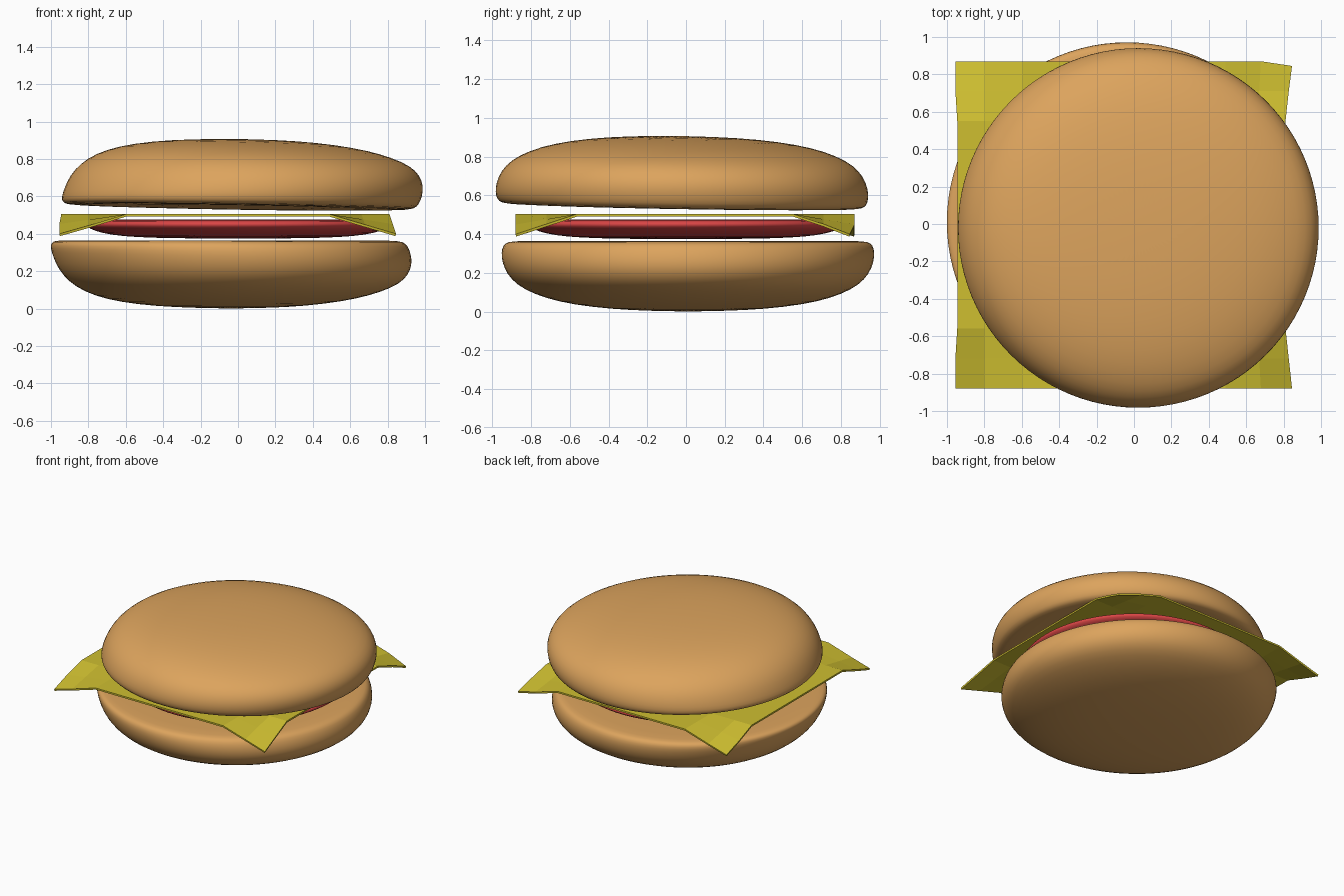
import bpy, bmesh
from math import cos, sin, pi, radians

if "Cube" in bpy.data.objects:
    bpy.data.objects.remove(bpy.data.objects["Cube"])


def material(name, rgb):
    m = bpy.data.materials.new(name)
    m.diffuse_color = (*rgb, 1)
    m.use_nodes = True
    m.node_tree.nodes["Principled BSDF"].inputs["Base Color"].default_value = m.diffuse_color
    return m


def finish(name, bm, mat, smooth):
    bmesh.ops.recalc_face_normals(bm, faces=bm.faces[:])
    me = bpy.data.meshes.new(name)
    bm.to_mesh(me)
    bm.free()
    me.materials.append(mat)
    for p in me.polygons:
        p.use_smooth = smooth
    ob = bpy.data.objects.new(name, me)
    bpy.context.collection.objects.link(ob)
    return ob


def round_body(name, left, right, z_low, z_high, mat, n=48):
    """Lathe whose profile blends from left (-x) to right (+x)."""
    bm = bmesh.new()
    rings = []
    for (r0, z0), (r1, z1) in zip(left, right):
        ring = []
        for i in range(n):
            a = 2 * pi * i / n
            t = 0.5 + 0.5 * cos(a)
            r, z = r0 + (r1 - r0) * t, z0 + (z1 - z0) * t
            ring.append(bm.verts.new((r * cos(a), r * sin(a), z)))
        rings.append(ring)
    for a, b in zip(rings, rings[1:]):
        for i in range(n):
            j = (i + 1) % n
            bm.faces.new((a[i], a[j], b[j], b[i]))
    for ring, z in ((rings[0], z_low), (rings[-1], z_high)):
        pole = bm.verts.new((0, 0, z))
        for i in range(n):
            bm.faces.new((ring[i], ring[(i + 1) % n], pole))
    ob = finish(name, bm, mat, True)
    sub = ob.modifiers.new("smooth", 'SUBSURF')
    sub.levels = sub.render_levels = 1
    return ob


bun = material("bun", (0.72, 0.37, 0.11))
red = material("tomato", (0.70, 0.06, 0.06))
yellow = material("cheese", (0.62, 0.52, 0.03))

# Bun halves: same shape, the upper one turned over and tilted
bun_left = [(0.30, 0.007), (0.50, 0.022), (0.67, 0.05), (0.79, 0.092), (0.87, 0.145),
            (0.925, 0.21), (0.953, 0.275), (0.968, 0.325), (0.966, 0.350),
            (0.945, 0.364), (0.88, 0.366), (0.5, 0.365)]
bun_right = [(0.30, 0.007), (0.50, 0.025), (0.67, 0.052), (0.80, 0.088), (0.90, 0.130),
             (0.95, 0.18), (0.970, 0.235), (0.965, 0.29), (0.947, 0.335),
             (0.925, 0.358), (0.86, 0.366), (0.5, 0.365)]
bottom_bun = round_body("bottom_bun", bun_left, bun_right, 0, 0.365, bun)
bottom_bun.location = (-0.037, 0.01, 0)
top_bun = round_body("top_bun", bun_left, bun_right, 0, 0.365, bun)
top_bun.rotation_euler = (radians(180 - 0.95), radians(0.95), 0)
top_bun.location = (0.028, -0.016, 0.907)

# Tomato slice: flat on top, rounded underneath
slice_profile = [(0.35, 0.376), (0.55, 0.382), (0.68, 0.394), (0.77, 0.415), (0.815, 0.440),
                 (0.812, 0.462), (0.78, 0.474), (0.70, 0.476), (0.4, 0.476)]
round_body("tomato_slice", slice_profile, slice_profile, 0.375, 0.476, red)

# Cheese slice: flat square with drooping corners
xs = [-0.945, -0.80, -0.60, -0.2, 0.15, 0.49, 0.66, 0.81]
ys = [-0.88, -0.72, -0.56, -0.2, 0.2, 0.55, 0.71, 0.87]


def cheese_point(x, y):
    u = max(0, (-0.60 - x) / 0.345, (x - 0.49) / 0.32)
    v = max(0, (-0.56 - y) / 0.32, (y - 0.55) / 0.32)
    z = 0.505 - 0.105 * u * v
    if x > 0:
        x += 0.035 * min(u, 1) * v
    elif u == 1 and 0 < v < 1:
        x -= 0.01
    if y > 0 and u * v == 1:
        y -= 0.025
    return x, y, z


bm = bmesh.new()
grid = [[bm.verts.new(cheese_point(x, y)) for y in ys] for x in xs]
for a, b in zip(grid, grid[1:]):
    for j in range(len(ys) - 1):
        bm.faces.new((a[j], b[j], b[j + 1], a[j + 1]))
cheese = finish("cheese_slice", bm, yellow, False)
if cheese.data.polygons[24].normal.z < 0:
    cheese.data.flip_normals()
solid = cheese.modifiers.new("thickness", 'SOLIDIFY')
solid.thickness = 0.013
solid.offset = -1
